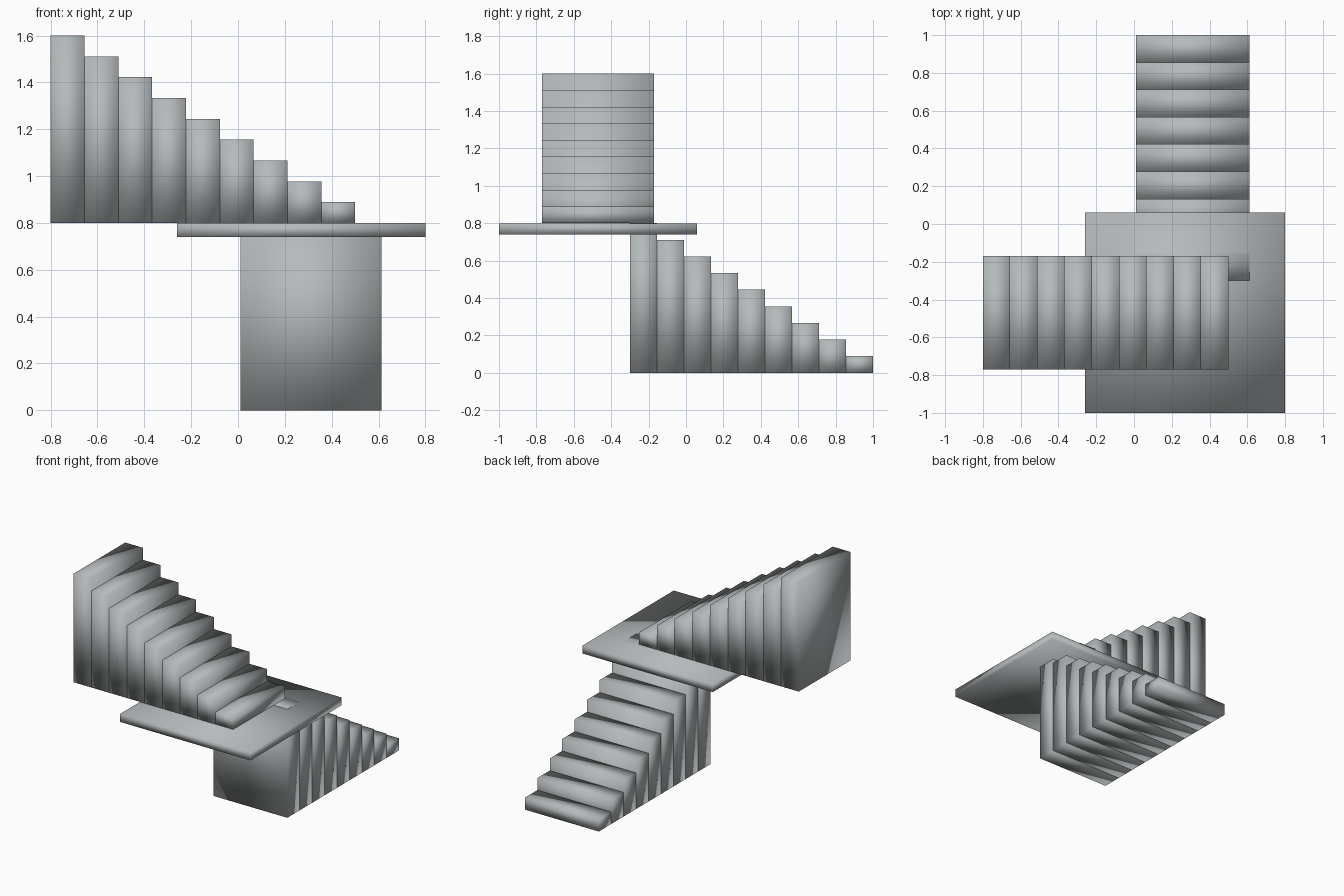
import bpy
import bmesh
from mathutils import Matrix, Vector

cube = bpy.data.objects.get("Cube")
if cube:
    bpy.data.objects.remove(cube, do_unlink=True)

# One grey for the whole staircase
GREY = (0.46, 0.49, 0.50, 1.0)
concrete = bpy.data.materials.new("concrete_grey")
concrete.use_nodes = True
concrete.diffuse_color = GREY
concrete.node_tree.nodes["Principled BSDF"].inputs["Base Color"].default_value = GREY

STEPS = 9
RISE = 0.8 / STEPS
RUN = 1.3 / STEPS


def add_box(bm, low, high):
    low, high = Vector(low), Vector(high)
    matrix = Matrix.Translation((low + high) / 2) @ Matrix.Diagonal((*(high - low), 1))
    bmesh.ops.create_cube(bm, size=1, matrix=matrix)


def build(name, boxes):
    bm = bmesh.new()
    for low, high in boxes:
        add_box(bm, low, high)
    # Soft shading across each whole block
    for face in bm.faces:
        face.smooth = True
    mesh = bpy.data.meshes.new(name)
    bm.to_mesh(mesh)
    bm.free()
    mesh.materials.append(concrete)
    obj = bpy.data.objects.new(name, mesh)
    bpy.context.collection.objects.link(obj)
    return obj


# Lower flight climbs from the back to the landing; its top block sits flush in the slab
lower = []
for i in range(STEPS):
    back = 1.0 - i * RUN
    lower.append(((0.01, back - RUN, 0), (0.612, back, (i + 1) * RISE)))
lower[-1][1][2:]
build("lower_flight", lower)

# Square landing slab
build("landing", [((-0.26, -1.0, 0.74), (0.8, 0.06, 0.7995))])

# Upper flight climbs from the landing towards the right
upper = []
for i in range(STEPS):
    start = 0.5 - i * RUN
    upper.append(((start - RUN, -0.77, 0.8), (start, -0.17, 0.8 + (i + 1) * RISE)))
build("upper_flight", upper)
